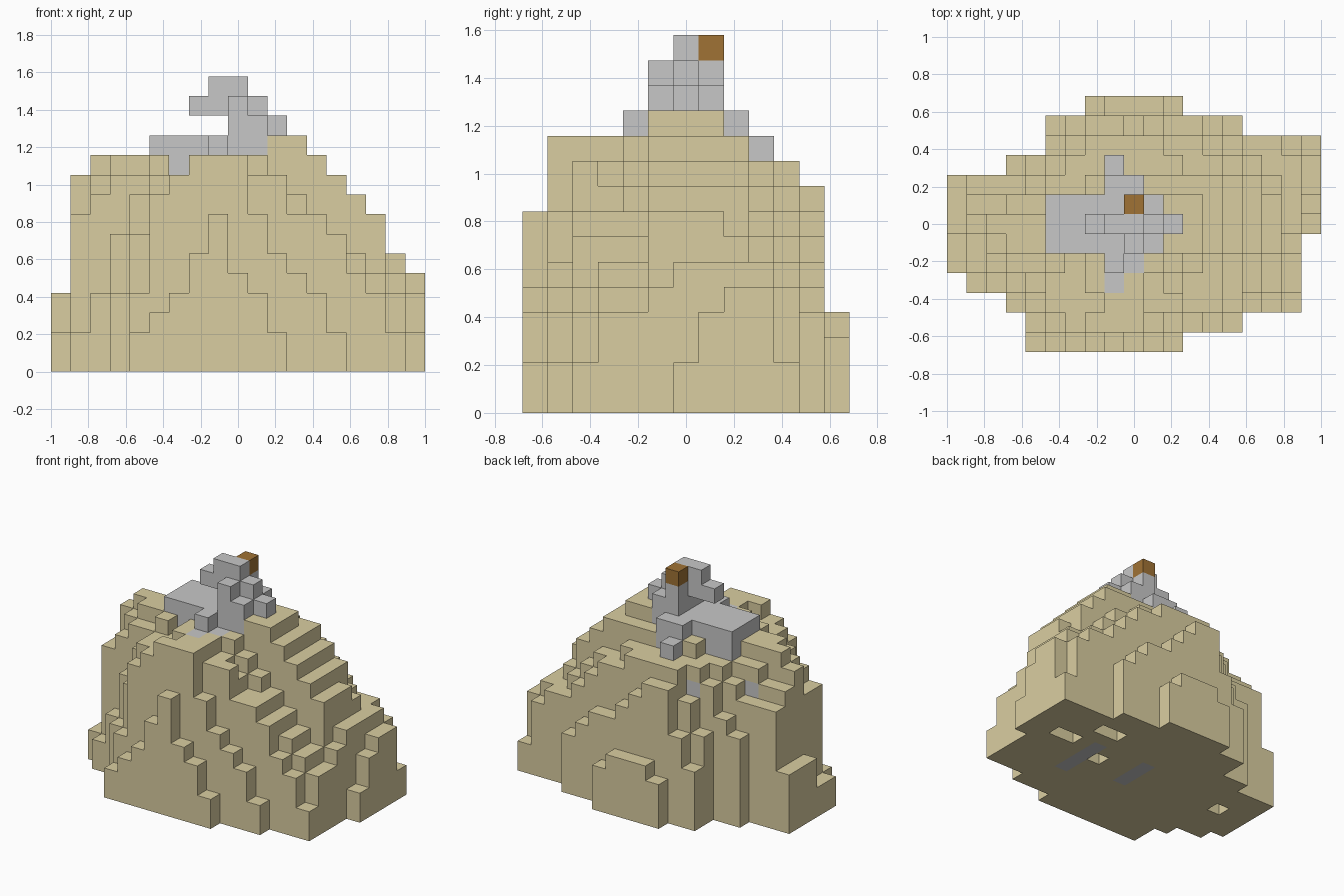
import bpy, bmesh
from mathutils import Vector

cube = bpy.data.objects.get("Cube")
if cube:
    bpy.data.objects.remove(cube, do_unlink=True)

CELL = 2 / 19
ORIGIN = Vector((-1, -6.5 * CELL, 0))


def material(name, rgb):
    mat = bpy.data.materials.new(name)
    mat.use_nodes = True
    mat.diffuse_color = (*rgb, 1)
    mat.node_tree.nodes["Principled BSDF"].inputs["Base Color"].default_value = (*rgb, 1)
    return mat


SAND = material("sand", (0.7, 0.615, 0.355))
GREY = material("grey stone", (0.575, 0.575, 0.575))
BROWN = material("brown wood", (0.35, 0.17, 0.035))

# Ridge line of each slice from front to back: (column, height) in cells
ridges = (
    ((4, 2), (6, 4), (8, 8), (9, 5), (11, 2)),
    ((4, 4), (5, 9), (7, 11), (9, 11), (10, 8), (14, 2)),
    ((3, 4), (5, 10), (9, 11), (11, 10), (12, 8), (13, 8), (16, 4), (17, 2)),
    ((1, 2), (4, 9), (7, 11), (9, 11), (17, 4)),
    ((0, 2), (1, 8), (5, 11), (10, 11), (17, 4)),
    ((0, 2), (1, 8), (3, 11), (11, 12), (12, 12), (16, 8), (17, 5)),
    ((0, 4), (1, 10), (2, 11), (11, 12), (12, 12), (16, 8), (17, 6), (18, 2)),
    ((0, 4), (1, 9), (4, 10), (11, 12), (12, 12), (16, 8), (18, 4)),
    ((0, 4), (1, 8), (3, 8), (7, 11), (13, 11), (18, 5)),
    ((3, 6), (6, 10), (11, 10), (18, 5)),
    ((5, 6), (7, 10), (10, 10), (17, 5), (18, 2)),
    ((5, 4), (7, 9), (8, 9), (14, 4)),
    ((7, 3), (8, 4), (10, 4), (11, 3)),
)


def ridge_height(ridge, column):
    """Stepped height of a ridge line at one column."""
    for (x0, h0), (x1, h1) in zip(ridge, ridge[1:]):
        if x0 <= column <= x1:
            return round(h0 + (h1 - h0) * (column - x0) / (x1 - x0))
    return 0


def block(x, y, z):
    """Cells of a box; each argument is a (first, last) pair."""
    return {(i, j, k)
            for i in range(x[0], x[1] + 1)
            for j in range(y[0], y[1] + 1)
            for k in range(z[0], z[1] + 1)}


# Hill, with a dip in front of the slab
hill = set()
for j, ridge in enumerate(ridges):
    for i in range(ridge[0][0], ridge[-1][0] + 1):
        hill |= {(i, j, k) for k in range(ridge_height(ridge, i))}
hill -= {(6, 4, 10)}

# Small pits in the underside
hill -= block((15, 16), (7, 7), (0, 0)) | block((13, 14), (9, 9), (0, 0))
hill -= {(12, 6, 0), (2, 6, 0)}

# Stone slab, thick at its outer end, and stacked summit
rocks = block((5, 10), (5, 7), (11, 11)) | block((5, 6), (5, 7), (10, 10))
rocks |= block((9, 10), (5, 7), (12, 12)) | block((11, 11), (6, 6), (12, 12))
rocks |= block((7, 10), (6, 6), (13, 13)) | block((9, 9), (5, 7), (13, 13))
rocks |= block((8, 9), (6, 6), (14, 14))

# Side steps in front of and behind the slab
rocks |= block((8, 8), (4, 4), (10, 11)) | {(9, 4, 10), (8, 3, 10)}
rocks |= block((8, 9), (8, 8), (10, 11)) | {(8, 9, 10)}

# Single stones in the back slope and veins under the hill
stones = {(6, 9, 8), (3, 7, 8)}
stones |= block((13, 13), (4, 7), (0, 0)) | block((9, 9), (5, 7), (0, 0))

# Brown block on the summit
wood = {(9, 7, 14)}

hill -= rocks | stones
solid = hill | rocks | stones | wood


def build(name, cells, mat):
    """Mesh only the outer faces of a set of cells."""
    bm = bmesh.new()
    corners = {}

    def corner(p):
        key = tuple(round(c) for c in p)
        if key not in corners:
            corners[key] = bm.verts.new(ORIGIN + Vector(key) * CELL)
        return corners[key]

    for cell in sorted(cells):
        for axis in range(3):
            for side in (0, 1):
                step = Vector((0, 0, 0))
                step[axis] = 1
                u, v = step.yzx, step.zxy
                towards = Vector(cell) + step * (2 * side - 1)
                if tuple(round(c) for c in towards) in solid:
                    continue
                base = Vector(cell) + step * side
                quad = [base, base + u, base + u + v, base + v]
                # Wind the face so that its normal points outwards
                if u.cross(v).dot(step) * (2 * side - 1) < 0:
                    quad.reverse()
                bm.faces.new([corner(p) for p in quad])
    mesh = bpy.data.meshes.new(name)
    bm.to_mesh(mesh)
    bm.free()
    mesh.materials.append(mat)
    bpy.context.collection.objects.link(bpy.data.objects.new(name, mesh))


build("hill", hill, SAND)
build("summit_rocks", rocks, GREY)
build("embedded_stones", stones, GREY)
build("summit_block", wood, BROWN)
